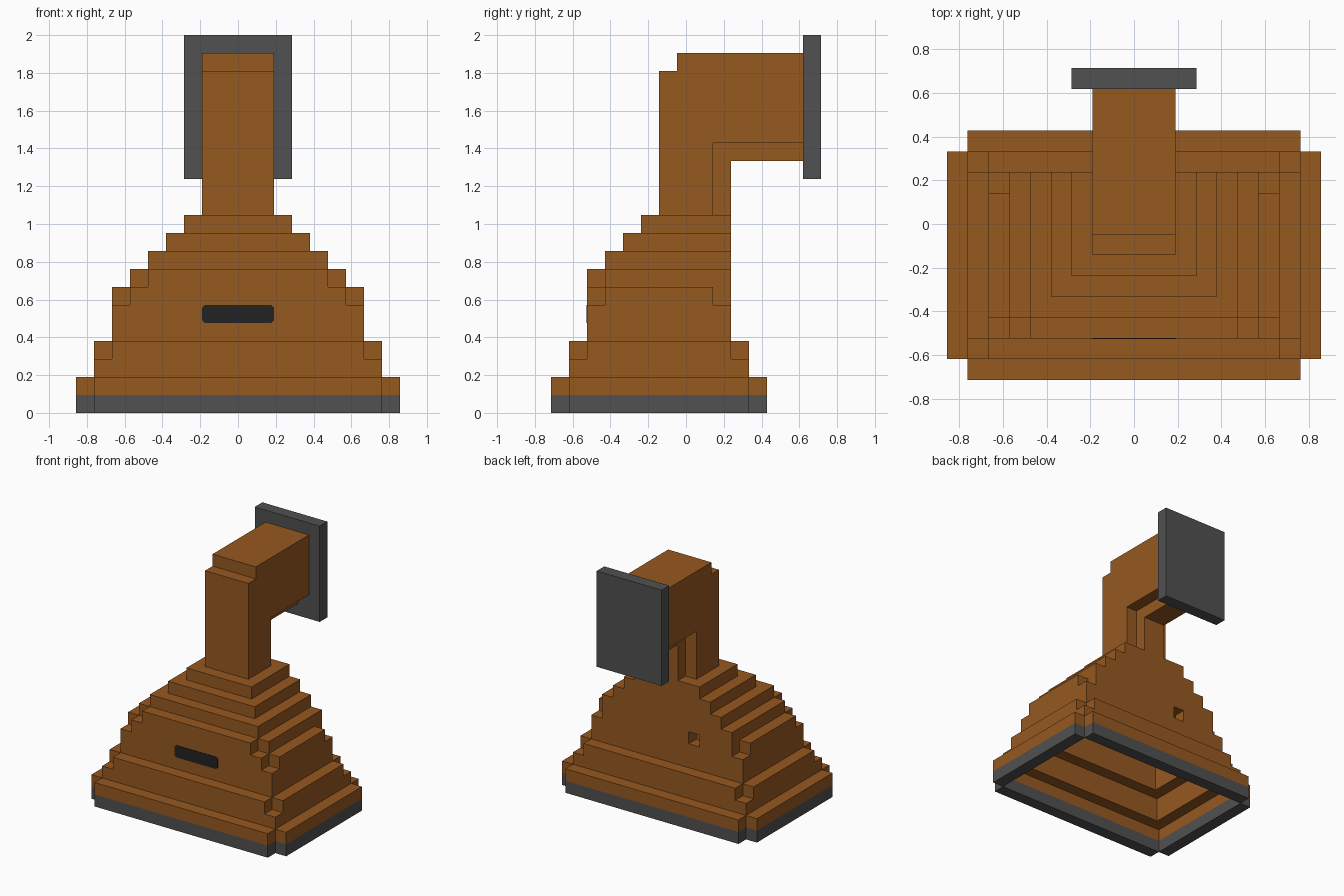
import bpy, bmesh
from mathutils import Vector

if "Cube" in bpy.data.objects:
    bpy.data.objects.remove(bpy.data.objects["Cube"])

U = 2 / 21                      # one block
ORIGIN = Vector((0, 7.5, 0))    # block grid offset so the model is centred


def material(name, rgb):
    m = bpy.data.materials.new(name)
    m.diffuse_color = (*rgb, 1)
    m.use_nodes = True
    m.node_tree.nodes["Principled BSDF"].inputs["Base Color"].default_value = m.diffuse_color
    return m


BROWN = material("copper_brown", (0.305, 0.100, 0.0145))
GREY = material("dark_grey", (0.082, 0.082, 0.082))
BLACK = material("black", (0.016, 0.016, 0.017))


def box(x0, x1, y0, y1, z0, z1):
    return {(x, y, z) for x in range(x0, x1) for y in range(y0, y1) for z in range(z0, z1)}


def shell(a, y0, y1, z0, z1, cuts=""):
    """Hollow ring one block thick; cuts removes the f(ront) / b(ack) corners."""
    cells = box(-a, a, y0, y1, z0, z1) - box(1 - a, a - 1, y0 + 1, y1 - 1, z0, z1)
    for key, y in (("f", y0), ("b", y1 - 1)):
        if key in cuts:
            cells -= {(x, y, z) for x in (-a, a - 1) for z in range(z0, z1)}
    return cells


# Base trim and stepped hollow hood
trim = shell(9, 0, 12, 0, 1, "fb")
hood = set()
for layer in ((9, 0, 12, 1, 2, "fb"), (8, 1, 11, 2, 3), (8, 1, 11, 3, 4, "fb"),
              (7, 2, 10, 4, 6), (7, 2, 10, 6, 7, "fb"), (6, 2, 10, 7, 8, "f"),
              (5, 3, 10, 8, 9), (4, 4, 10, 9, 10), (3, 5, 10, 10, 11)):
    hood |= shell(*layer)
hood -= {(-3, 9, 6)}            # small opening in the back wall

# Duct: upright neck and arm to the wall, with narrow back and under strips
duct = box(-2, 2, 6, 9, 11, 20) | box(-2, 2, 9, 14, 15, 20)
duct |= box(-1, 1, 9, 10, 11, 15) | box(-1, 1, 9, 14, 14, 15)
duct -= box(-1, 1, 7, 9, 11, 19) | box(-1, 1, 7, 14, 15, 19) | box(-2, 2, 6, 7, 19, 20)

plate = box(-3, 3, 14, 15, 13, 21)
ALL = trim | hood | duct | plate


def build(name, cells, mat):
    """Skin the outside of a block set and merge its flat areas."""
    bm = bmesh.new()
    for c in sorted(cells):
        for axis in range(3):
            for s in (0, 1):
                n = list(c)
                n[axis] += 2 * s - 1
                if tuple(n) in ALL:
                    continue
                b, d = (axis + 1) % 3, (axis + 2) % 3
                quad = []
                for p, q in ((0, 0), (1, 0), (1, 1), (0, 1)):
                    v = Vector(c)
                    v[axis] += s
                    v[b] += p
                    v[d] += q
                    quad.append(bm.verts.new((v - ORIGIN) * U))
                bm.faces.new(quad if s else quad[::-1])
    bmesh.ops.remove_doubles(bm, verts=bm.verts, dist=1e-4)
    bmesh.ops.dissolve_limit(bm, angle_limit=0.01, verts=bm.verts, edges=bm.edges)
    finish(name, bm, mat)


def finish(name, bm, mat):
    mesh = bpy.data.meshes.new(name)
    bm.to_mesh(mesh)
    bm.free()
    mesh.materials.append(mat)
    bpy.context.collection.objects.link(bpy.data.objects.new(name, mesh))


build("base_trim", trim, GREY)
build("hood", hood, BROWN)
build("duct", duct, BROWN)
build("wall_plate", plate, GREY)

# Control panel: thin black plate with clipped corners on the hood front
bm = bmesh.new()
c = 0.15
outline = [(-2 + c, 5), (2 - c, 5), (2, 5 + c), (2, 6 - c),
           (2 - c, 6), (-2 + c, 6), (-2, 6 - c), (-2, 5 + c)]
face = bm.faces.new([bm.verts.new((x * U, -5.5 * U - 0.004, z * U)) for x, z in outline])
ext = bmesh.ops.extrude_face_region(bm, geom=[face], use_keep_orig=True)
bmesh.ops.translate(bm, vec=(0, 0.004, 0),
                    verts=[v for v in ext["geom"] if isinstance(v, bmesh.types.BMVert)])
bmesh.ops.recalc_face_normals(bm, faces=bm.faces)
finish("control_panel", bm, BLACK)
